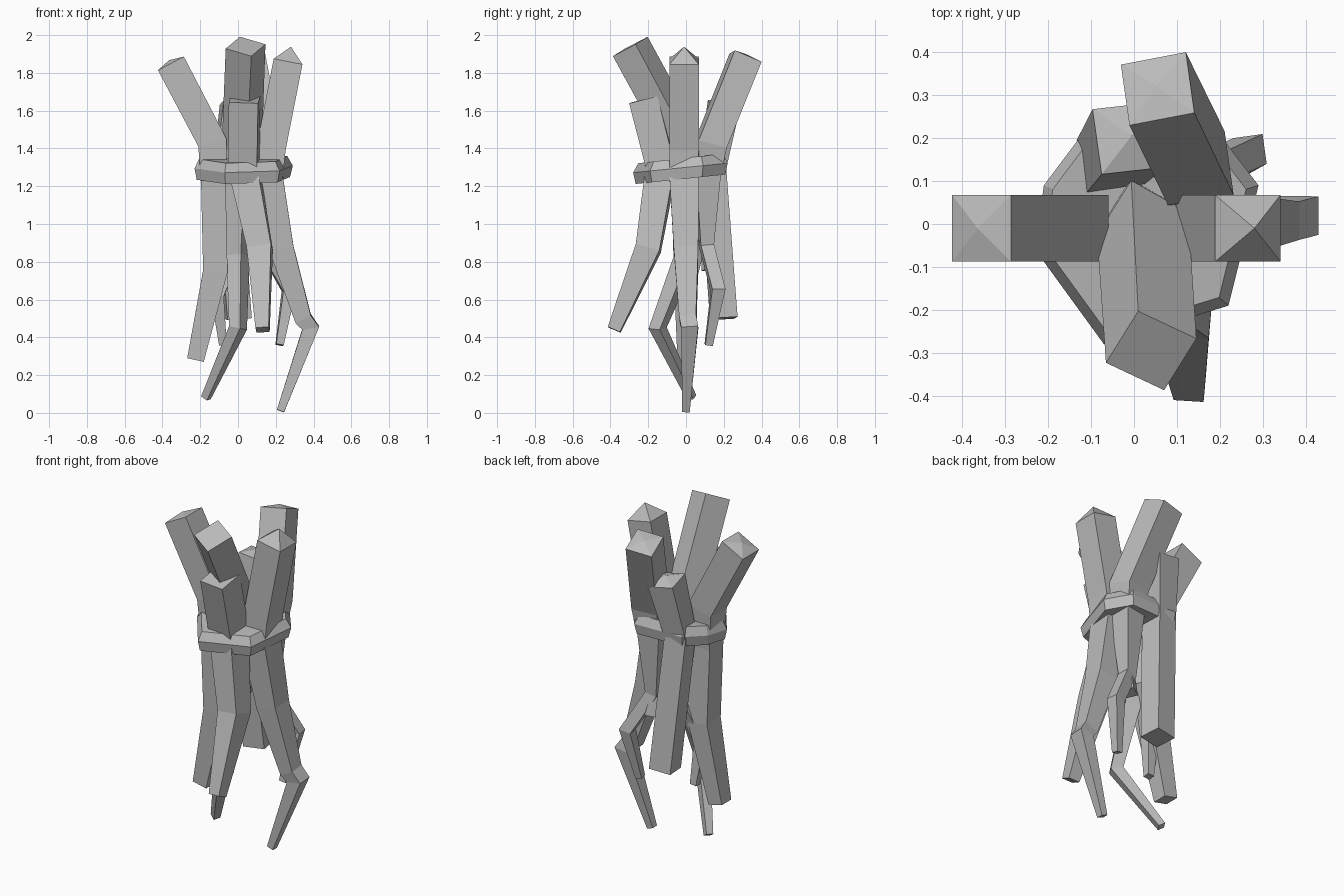
import bpy
import bmesh
from math import cos, sin, radians
from mathutils import Vector

default_cube = bpy.data.objects.get("Cube")
if default_cube:
    bpy.data.objects.remove(default_cube, do_unlink=True)

# Stick thicknesses shared by every joint
THICK = .155
MEDIUM = .13
SLIM = .09
THIN = .07
POINTED = .04

# One flat colour for the whole bundle
grey = (.5, .5, .5, 1)
wood = bpy.data.materials.new("grey_wood")
wood.use_nodes = True
wood.diffuse_color = grey
wood.node_tree.nodes["Principled BSDF"].inputs["Base Color"].default_value = grey


def finish(name, bm):
    """Turn a bmesh into a flat-shaded wooden object."""
    bmesh.ops.recalc_face_normals(bm, faces=bm.faces)
    mesh = bpy.data.meshes.new(name)
    bm.to_mesh(mesh)
    bm.free()
    mesh.materials.append(wood)
    part = bpy.data.objects.new(name, mesh)
    bpy.context.collection.objects.link(part)


def bridge(bm, first, second):
    """Join two closed rings of vertices with quads."""
    following = zip(first[1:] + first[:1], second[1:] + second[:1])
    for (a, b), (c, d) in zip(zip(first, second), following):
        bm.faces.new((a, c, d, b))


def square_ring(bm, centre, direction, width, turn):
    """Square cross-section lying across the given direction."""
    side = Vector((cos(turn), sin(turn), 0))
    side = (side - direction * side.dot(direction)).normalized()
    other = direction.cross(side)
    half = width / 2
    corners = (-side - other, side - other, side + other, other - side)
    return [bm.verts.new(centre + corner * half) for corner in corners]


def joint(x, y, z, width):
    return Vector((x, y, z)), width


def stick(name, *joints, turn=0, tip=0):
    """Square stick bent through its joints, from the top down."""
    bm = bmesh.new()
    centres = [centre for centre, width in joints]
    slopes = [(a - b).normalized() for a, b in zip(centres, centres[1:])]
    before = slopes[:1] + slopes
    after = slopes + slopes[-1:]
    rings = []
    for (centre, width), a, b in zip(joints, before, after):
        direction = (a + b).normalized()
        rings.append(square_ring(bm, centre, direction, width, radians(turn)))
    for upper, lower in zip(rings, rings[1:]):
        bridge(bm, upper, lower)
    bm.faces.new(rings[-1])
    # The cut top is either flat or a low pyramid
    top = bm.faces.new(rings[0])
    if tip:
        peak = bmesh.ops.poke(bm, faces=[top])["verts"]
        bmesh.ops.translate(bm, verts=peak, vec=slopes[0] * tip)
    finish(name, bm)


# Main sticks of the bundle
stick("right_stick",
      joint(-.355, -.01, 1.85, THICK),
      joint(-.135, -.01, 1.43, THICK),
      joint(-.13, -.01, 1.2, MEDIUM),
      joint(-.12, 0, .75, MEDIUM),
      joint(-.225, 0, .28, SLIM), tip=.02)
stick("left_stick",
      joint(.265, -.01, 1.86, THICK),
      joint(.175, -.01, 1.4, THICK),
      joint(.16, -.01, 1.25, THICK),
      joint(.23, 0, .87, MEDIUM),
      joint(.345, .01, .5, SLIM),
      joint(.385, .02, .45, SLIM),
      joint(.225, 0, .01, POINTED), tip=.08)
stick("front_stick",
      joint(.035, -.22, 1.66, THICK),
      joint(.03, -.13, 1.3, THICK),
      joint(.115, -.2, .87, MEDIUM),
      joint(.13, -.38, .44, THIN), turn=-5)
stick("tall_forward_stick",
      joint(.04, -.295, 1.94, THICK),
      joint(.02, 0, 1.4, THICK),
      joint(.01, .02, 1.2, MEDIUM),
      joint(0, 0, .83, SLIM),
      joint(0, -.15, .45, THIN),
      joint(-.17, .03, .08, POINTED), turn=-32)
stick("back_leaning_stick",
      joint(.055, .315, 1.88, THICK),
      joint(.145, .13, 1.42, THICK),
      joint(.14, .11, 1.25, MEDIUM),
      joint(.14, .11, .88, THIN),
      joint(.27, .17, .65, THIN),
      joint(.22, .12, .36, POINTED), turn=8, tip=.02)
stick("short_back_stick",
      joint(-.01, .2, 1.63, THICK),
      joint(-.06, .14, 1.3, MEDIUM),
      joint(0, .2, .5, MEDIUM), turn=8, tip=.03)

# Small twigs splitting off the bundle
stick("inner_twig",
      joint(0, .07, .9, THIN),
      joint(-.11, 0, .62, THIN),
      joint(-.08, .03, .36, POINTED))
stick("splinter",
      joint(.12, .11, .9, POINTED),
      joint(.14, .13, .76, THIN), turn=30, tip=.07)
stick("knot",
      joint(.09, -.12, 1.7, POINTED / 2),
      joint(.07, -.14, 1.6, POINTED), tip=.01)

# Tie band: irregular tilted collar with a ridge around the outside
outline = [(-.23, -.06), (-.07, -.28), (.22, -.19), (.29, .09),
           (.19, .22), (-.12, .21), (-.21, .09)]
ridge = [(.9, .05), (1, 0), (.95, -.06)]
bm = bmesh.new()
rows = []
for scale, rise in ridge:
    rows.append([bm.verts.new((x * scale, y * scale, 1.3 + y / 10 + rise))
                 for x, y in outline])
for upper, lower in zip(rows, rows[1:]):
    bridge(bm, upper, lower)
bm.faces.new(rows[0])
bm.faces.new(rows[-1])
finish("tie_band", bm)
